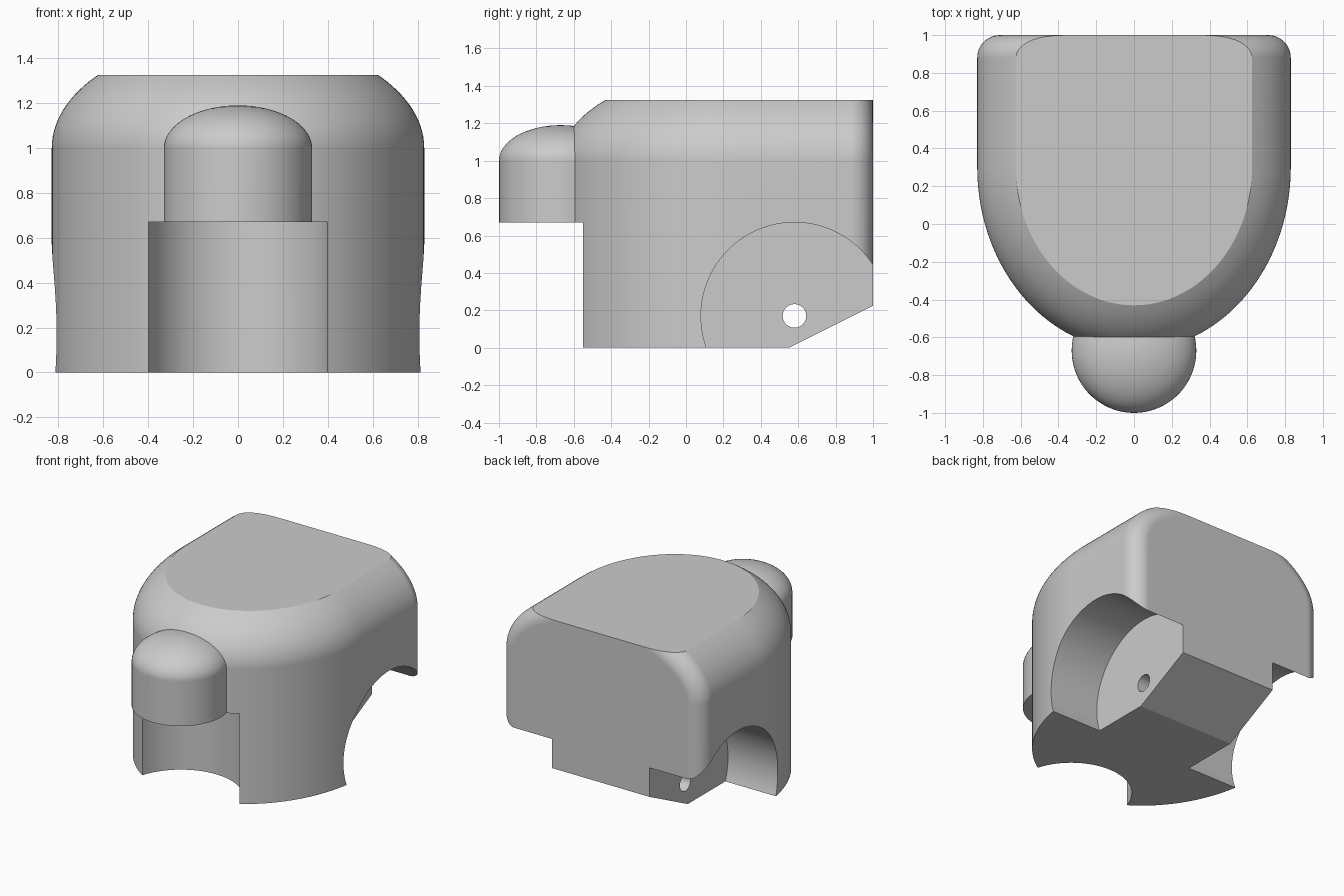
import bpy, bmesh
from math import sin, cos, pi, radians
from mathutils import Matrix

if "Cube" in bpy.data.objects:
    bpy.data.objects.remove(bpy.data.objects["Cube"])

A, B, H = 0.83, 0.97, 0.494      # half width, nose length, dome height
YC, FILLET = 0.30, 0.12          # ellipse centre, back corner radius
ARC = 64


def finish(bm, name):
    bmesh.ops.remove_doubles(bm, verts=bm.verts, dist=1e-5)
    bmesh.ops.recalc_face_normals(bm, faces=bm.faces)
    me = bpy.data.meshes.new(name)
    bm.to_mesh(me)
    bm.free()
    ob = bpy.data.objects.new(name, me)
    bpy.context.collection.objects.link(ob)
    return ob


def cylinder(name, r, depth, centre, axis='Z', seg=96):
    bm = bmesh.new()
    m = Matrix.Translation(centre)
    if axis == 'X':
        m = m @ Matrix.Rotation(pi / 2, 4, 'Y')
    bmesh.ops.create_cone(bm, cap_ends=True, segments=seg, radius1=r,
                          radius2=r, depth=depth, matrix=m)
    return finish(bm, name)


def prism(name, yz, half_width):
    bm = bmesh.new()
    f = bm.faces.new([bm.verts.new((-half_width, y, z)) for y, z in yz])
    g = bmesh.ops.extrude_face_region(bm, geom=[f])
    bmesh.ops.translate(bm, vec=(2 * half_width, 0, 0),
                        verts=[v for v in g['geom'] if isinstance(v, bmesh.types.BMVert)])
    return finish(bm, name)


def combine(target, tool, op):
    tool.hide_render = True
    mod = target.modifiers.new(op, 'BOOLEAN')
    mod.operation, mod.object, mod.solver = op, tool, 'EXACT'
    bpy.context.view_layer.objects.active = target
    bpy.ops.object.modifier_apply(modifier=mod.name)
    bpy.data.objects.remove(tool)


# Body: arched cross-sections lofted from the front tip to the back
def section(bm, y, q, inset=0.0):
    pts = []
    for i in range(ARC + 1):
        t = pi * i / ARC
        nx, nz = cos(t) / A, sin(t) / H
        n = (nx * nx + nz * nz) ** 0.5
        pts.append((A * q * cos(t) - inset * nx / n, 1 + H * q * sin(t) - inset * nz / n))
    pts = [(pts[0][0], 0)] + pts + [(pts[-1][0], 0)]
    return [bm.verts.new((x, y, z)) for x, z in pts]


bm = bmesh.new()
rings = []
for i in range(49):
    t = pi / 2 * i / 48
    rings.append(section(bm, YC - B * cos(t), sin(t)))
for i in range(13):
    t = pi / 2 * i / 12
    rings.append(section(bm, 1 - FILLET + FILLET * sin(t), 1, FILLET * (1 - cos(t))))
for r0, r1 in zip(rings, rings[1:]):
    for j in range(len(r0)):
        k = (j + 1) % len(r0)
        bm.faces.new((r0[j], r0[k], r1[k], r1[j]))
bm.faces.new(rings[-1])
bmesh.ops.remove_doubles(bm, verts=bm.verts, dist=1e-5)
bmesh.ops.dissolve_degenerate(bm, edges=bm.edges, dist=1e-6)
body = finish(bm, "body")

# Front knob: upright cylinder with a low dome
bm = bmesh.new()
prof = [(0, 0.6), (0.33, 0.6)] + [(0.33 * cos(pi / 2 * i / 16), 1 + 0.19 * sin(pi / 2 * i / 16))
                                  for i in range(17)]
vs = [bm.verts.new((x, 0, z)) for x, z in prof]
es = [bm.edges.new(p) for p in zip(vs, vs[1:])]
bmesh.ops.spin(bm, geom=vs + es, cent=(0, 0, 0), axis=(0, 0, 1), angle=2 * pi, steps=80)
bmesh.ops.translate(bm, verts=bm.verts, vec=(0, -0.67, 0))
combine(body, finish(bm, "front_knob"), 'UNION')

# Flat top, front hollow, rear underside slope
combine(body, prism("top_cut", [(-2, 1.325), (2, 1.325), (2, 2), (-2, 2)], 2), 'DIFFERENCE')
combine(body, cylinder("front_hollow", 0.416, 1.67, (0, -0.67, -0.165)), 'DIFFERENCE')
combine(body, prism("rear_slope", [(0.15, -0.2), (1.45, 0.45), (1.45, -0.2)], 2), 'DIFFERENCE')

# Wheel wells and axle hole
for side in (-1, 1):
    combine(body, cylinder("wheel_well", 0.5, 1.0, (side * 0.9, 0.58, 0.17), 'X', 128), 'DIFFERENCE')
combine(body, cylinder("axle_hole", 0.063, 2.0, (0, 0.58, 0.17), 'X', 40), 'DIFFERENCE')

# Smooth shading with crisp edges
bpy.ops.object.select_all(action='DESELECT')
body.select_set(True)
bpy.context.view_layer.objects.active = body
bpy.ops.object.shade_smooth_by_angle(angle=radians(25))
wn = body.modifiers.new("weighted_normals", 'WEIGHTED_NORMAL')
wn.keep_sharp = True
